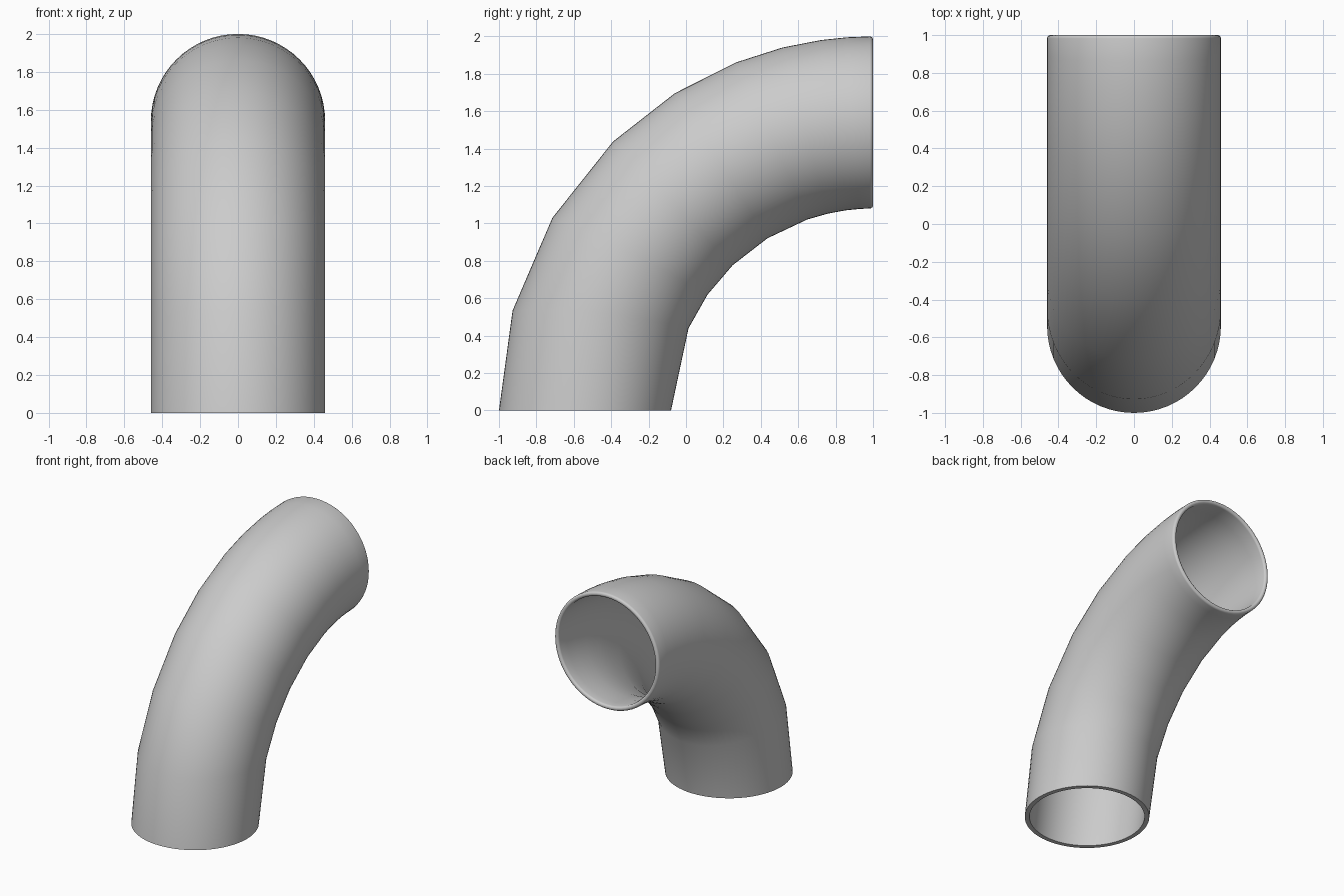
import bpy
import bmesh
from math import sin, cos, pi, radians

cube = bpy.data.objects.get("Cube")
if cube:
    bpy.data.objects.remove(cube)

SIDES = 64
BEND = 1.54      # radius of the bend's centre line, about y = 1, z = 0
OUTER = 0.46
INNER = 0.425
ROUND = (OUTER - INNER) / 2

# Single plain colour
grey = bpy.data.materials.new("light grey")
grey.use_nodes = True
grey.diffuse_color = (0.6, 0.6, 0.6, 1)
grey.node_tree.nodes["Principled BSDF"].inputs["Base Color"].default_value = (0.6, 0.6, 0.6, 1)

# Bend angles of each ring on the outside and the inside of the curve
OUTSIDE = [0, 15.5, 31, 46, 58, 68.5, 76, 82, 86]
INSIDE = [0, 24, 35, 46, 58.5, 71, 77, 82, 86]

bm = bmesh.new()


def ring(radius, far, near, shift=0.0):
    """Circle across the pipe, tilted between two bend angles."""
    verts = []
    for i in range(SIDES):
        t = 2 * pi * i / SIDES
        mix = (1 + cos(t)) / 2
        a = radians(near + (far - near) * mix)
        rho = BEND + radius * cos(t)
        verts.append(bm.verts.new((radius * sin(t), 1 - rho * cos(a) + shift, rho * sin(a))))
    return verts


# Outer wall, rounded mouth rim, then inner wall back to the foot
rings = [ring(OUTER, o, n) for o, n in zip(OUTSIDE, INSIDE)]
middle = (OUTER + INNER) / 2
for k in range(9):
    a = pi * k / 8
    rings.append(ring(middle + ROUND * cos(a), 90, 90, ROUND * (sin(a) - 1)))
rings += [ring(INNER, o, n) for o, n in reversed(list(zip(OUTSIDE, INSIDE)))]

# Skin neighbouring rings; the last pair closes the flat foot rim
for a, b in zip(rings, rings[1:] + rings[:1]):
    for i in range(SIDES):
        j = (i + 1) % SIDES
        bm.faces.new((a[i], a[j], b[j], b[i]))
bmesh.ops.recalc_face_normals(bm, faces=bm.faces)

mesh = bpy.data.meshes.new("elbow_pipe")
bm.to_mesh(mesh)
bm.free()
mesh.materials.append(grey)
pipe = bpy.data.objects.new("elbow_pipe", mesh)
bpy.context.collection.objects.link(pipe)

# Smooth walls with crisp foot edges
bpy.context.view_layer.objects.active = pipe
pipe.select_set(True)
bpy.ops.object.shade_smooth_by_angle(angle=radians(50))
